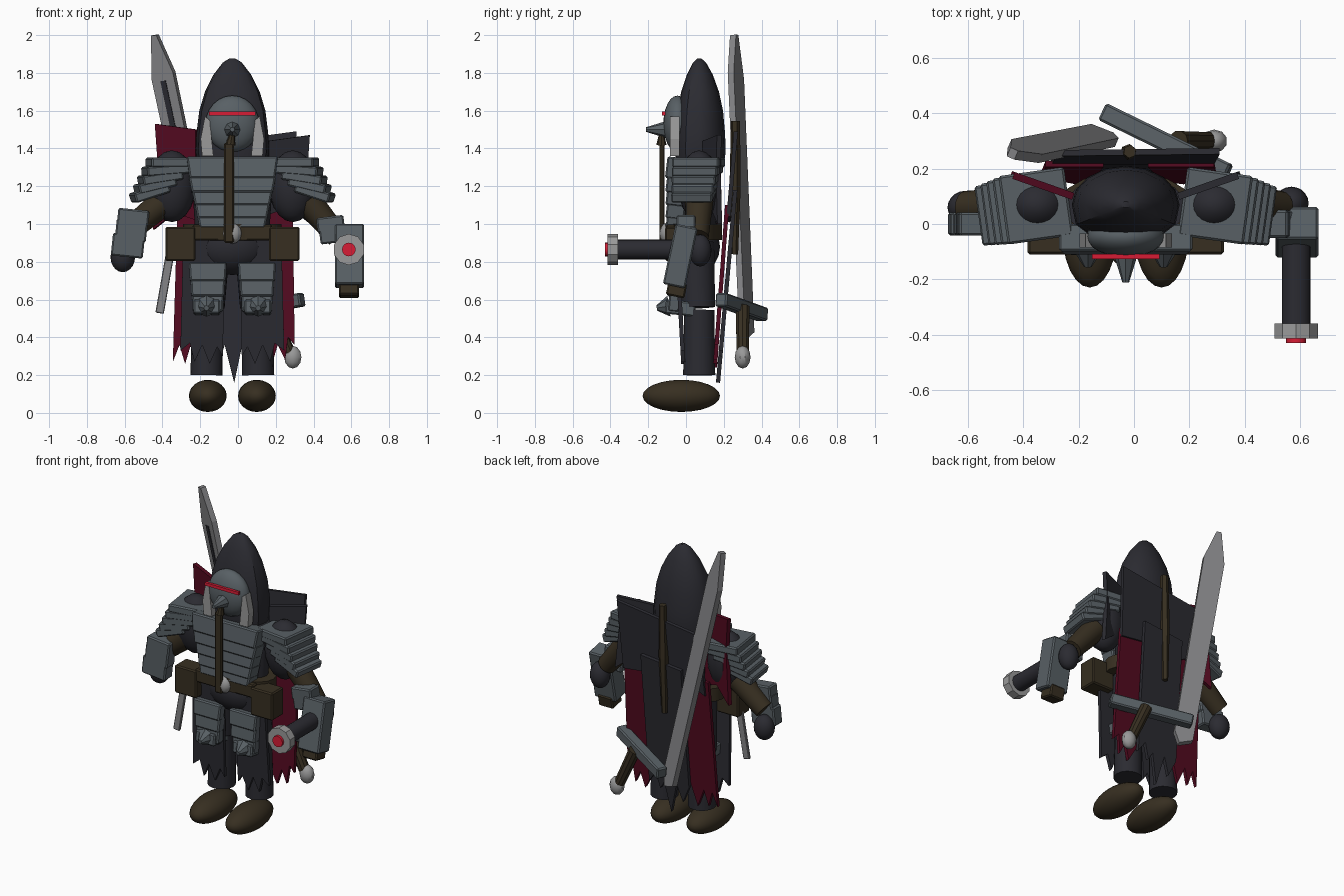
import bpy, bmesh, math
from mathutils import Matrix, Vector

if "Cube" in bpy.data.objects:
    bpy.data.objects.remove(bpy.data.objects["Cube"], do_unlink=True)

CX = -0.03  # body centre line


def material(name, *rgb):
    m = bpy.data.materials.new(name)
    m.use_nodes = True
    m.diffuse_color = (*rgb, 1)
    node = next(n for n in m.node_tree.nodes if n.type == 'BSDF_PRINCIPLED')
    node.inputs["Base Color"].default_value = (*rgb, 1)
    return m


CHARCOAL = material("charcoal", .024, .024, .031)
STEEL = material("steel", .098, .117, .13)
BLADE = material("blade_grey", .23, .23, .24)
PALE = material("pale_metal", .32, .32, .32)
RED = material("bright_red", .68, .012, .035)
CRIMSON = material("crimson", .085, .003, .014)
BROWN = material("leather_brown", .038, .028, .015)


def finish(name, bm, mat, matrix=None, smooth=False, bevel=0):
    if matrix:
        bm.transform(matrix)
    bmesh.ops.recalc_face_normals(bm, faces=bm.faces[:])
    me = bpy.data.meshes.new(name)
    bm.to_mesh(me)
    bm.free()
    me.materials.append(mat)
    ob = bpy.data.objects.new(name, me)
    bpy.context.scene.collection.objects.link(ob)
    if smooth:
        for p in me.polygons:
            p.use_smooth = True
        me.set_sharp_from_angle(angle=math.radians(35))
    if bevel:
        mod = ob.modifiers.new("edge_bevel", 'BEVEL')
        mod.width, mod.segments = bevel, 1
    return ob


def box(name, loc, size, mat, rot=(0, 0, 0), taper=1, bevel=.008):
    bm = bmesh.new()
    bmesh.ops.create_cube(bm, size=1)
    for v in bm.verts:
        v.co = Vector(a * b for a, b in zip(v.co, size))
        if v.co.z < 0:
            v.co.x *= taper
    r = Matrix.LocRotScale(Vector(loc), None, None)
    for axis, ang in zip("ZYX", reversed(rot)):
        r = r @ Matrix.Rotation(math.radians(ang), 4, axis)
    return finish(name, bm, mat, r, bevel=bevel)


def ball(name, loc, radii, mat, seg=20):
    bm = bmesh.new()
    bmesh.ops.create_uvsphere(bm, u_segments=seg, v_segments=max(6, seg // 2), radius=1)
    return finish(name, bm, mat, Matrix.LocRotScale(Vector(loc), None, Vector(radii)), True)


def rod(name, a, b, r1, r2, mat, seg=16, scale_y=1):
    """Cylinder or cone from a to b."""
    a, b = Vector(a), Vector(b)
    bm = bmesh.new()
    bmesh.ops.create_cone(bm, cap_ends=True, segments=seg, radius1=r1, radius2=r2, depth=(b - a).length)
    turn = (b - a).to_track_quat('Z', 'Y').to_matrix().to_4x4()
    m = Matrix.Translation((a + b) / 2) @ turn @ Matrix.Diagonal((1, scale_y, 1, 1))
    return finish(name, bm, mat, m, True)


def plate(name, pts, thick, mat, matrix):
    """Flat outline in local u, v, thickened along the local normal."""
    bm = bmesh.new()
    f = bm.faces.new([bm.verts.new((u, v, -thick / 2)) for u, v in pts])
    new = bmesh.ops.extrude_face_region(bm, geom=[f])["geom"]
    bmesh.ops.translate(bm, verts=[v for v in new if isinstance(v, bmesh.types.BMVert)], vec=(0, 0, thick))
    return finish(name, bm, mat, matrix)


def frame(origin, u, v):
    """Matrix with local axes u and v at the origin given."""
    u, v = Vector(u), Vector(v)
    n = u.cross(v).normalized()
    m = Matrix((u, v, n)).transposed().to_4x4()
    m.translation = origin
    return m


def cloth(name, top, bottom, y_one, lean, mat):
    """Hanging cloth: top corners, ragged hem, y at z = 1, change of y per unit of z."""
    plate(name, top + bottom, .022, mat, frame((0, y_one - lean, 0), (1, 0, 0), (0, lean, 1)))


# Hood: a pointed dome of rings, blunt at the front
bm = bmesh.new()
rings = []
for r, z in ((.17, 1.27), (.195, 1.38), (.19, 1.48), (.175, 1.6), (.145, 1.7), (.1, 1.79), (.05, 1.855), (.016, 1.876)):
    ring = []
    for i in range(16):
        c, s = math.cos(i * math.tau / 16), math.sin(i * math.tau / 16)
        depth = .72 * s if s > 0 else -.66 * abs(s) ** .6
        ring.append(bm.verts.new((CX + r * c, .07 + r * depth, z)))
    rings.append(ring)
for lo, hi in zip(rings, rings[1:]):
    for i in range(16):
        bm.faces.new((lo[i - 1], lo[i], hi[i], hi[i - 1]))
bm.faces.new(rings[0])
bm.faces.new(rings[-1])
finish("hood", bm, CHARCOAL, smooth=True)

# Mask with visor and breathing cone
ball("mask", (CX, -.045, 1.53), (.142, .075, .15), STEEL, 24)
box("visor", (CX, -.118, 1.585), (.245, .018, .02), RED, bevel=0)
rod("mask_cone", (CX, -.105, 1.5), (CX, -.212, 1.5), .045, .012, STEEL, 8)
rod("breathing_strap_top", (CX - .01, -.13, 1.42), (CX, -.13, 1.48), .027, .012, BROWN, 8)
box("breathing_strap", (CX - .018, -.127, 1.165), (.052, .027, .53), BROWN)

# Torso, hips and belt
rod("torso", (CX, .05, .85), (CX, .06, 1.34), .19, .22, CHARCOAL, 20, .55)
ball("hips", (CX, .04, .88), (.2, .14, .15), CHARCOAL)
rod("belt", (CX, .04, .915), (CX, .04, 1.0), .26, .26, BROWN, 20, .58)
box("belt_front", (CX, -.08, .955), (.42, .05, .085), BROWN)
ball("buckle", (CX, -.105, .95), (.05, .035, .055), PALE, 12)

# Layered chest plates
for z, w, h in ((1.295, .485, .115), (1.205, .46, .085), (1.135, .425, .08), (1.065, .395, .08), (1.005, .37, .065)):
    box("chest_plate", (CX, -.055, z), (w, .1, h), STEEL, rot=(-7, 0, 0), taper=.93)

# Paired parts of body, legs and shoulders
for s in (-1, 1):
    def at(off, y, z):
        return (CX + s * off, y, z)

    cheek = [(CX + s * x, z) for x, z in ((.1, 1.36), (.16, 1.36), (.168, 1.45), (.145, 1.57), (.12, 1.55))]
    plate("cheek_guard", cheek, .05, PALE, frame((0, -.06, 0), (1, 0, 0), (0, 0, 1)))
    box("belt_pouch", at(.275, -.05, .895), (.16, .12, .18), BROWN)
    rod("lower_leg", at(.137, .07, .2), at(.132, .07, .545), .085, .08, CHARCOAL)
    rod("upper_leg", at(.13, .065, .558), at(.11, .05, .9), .09, .1, CHARCOAL)
    ball("boot", at(.13, -.025, .09), (.1, .205, .085), BROWN, 24)
    for i in range(3):
        box("thigh_plate", at(.13, -.072 + .005 * i, .745 - .08 * i), (.2 - .016 * i, .06, .1), STEEL,
            rot=(-6, 0, 0), taper=.94)
    box("knee_plate", at(.135, -.03, .555), (.14, .16, .075), STEEL, rot=(-6, 0, 0))
    rod("knee_spike", at(.137, -.09, .565), at(.137, -.155, .555), .056, .014, STEEL, 8)
    ball("upper_arm", at(.32, .07, 1.2), (.125, .11, .19), CHARCOAL)
    for i in range(5):
        box("shoulder_plate", at(.325 + .028 * i, .066 - .006 * i, 1.325 - .04 * i),
            (.24 - .012 * i, .25 - .008 * i, .052), STEEL, rot=(0, s * 4.5 * i, s * -8))
    # Front skirt with a ragged hem
    hem = ((.275, .33), (.225, .37), (.2, .27), (.16, .36), (.12, .26), (.08, .35), (.05, .3))
    cloth("front_skirt", [(CX + s * .04, .92), (CX + s * .26, .92)], [(CX + s * x, z) for x, z in hem],
          -.055, -.055, CHARCOAL)

# Raised side cloths beside the hood
for name, s, mat, hi, lo in (("right_side_cloth", -1, CRIMSON, 1.53, .97), ("left_side_cloth", 1, CHARCOAL, 1.47, 1.0)):
    u = (s * .94, .33, 0)
    pts = [(0, hi - .03), (.23, hi), (.215, hi - .2), (.24, lo), (.12, lo + .09), (0, lo + .05)]
    plate(name, pts, .026, mat, frame((CX + s * .19, .1, 0), u, (0, 0, 1)))

# Back cape
cloth("cape_upper", [(-.28, 1.41), (.31, 1.49)], [(.29, 1.04), (.12, 1.06), (-.12, 1.02), (-.2, 1.06), (-.3, 1.01)],
      .222, .085, CHARCOAL)
cloth("cape_red_left", [(.05, 1.1), (.29, 1.1)],
      [(.3, .36), (.265, .4), (.25, .28), (.21, .36), (.18, .26), (.1, .4)], .21, .075, CRIMSON)
cloth("cape_red_right", [(-.11, 1.1), (-.32, 1.1)],
      [(-.345, .27), (-.31, .36), (-.28, .26), (-.25, .36), (-.2, .24), (-.15, .4)], .21, .075, CRIMSON)
cloth("cape_middle", [(-.15, 1.15), (.14, 1.18)],
      [(.13, .33), (.08, .4), (.05, .3), (.02, .35), (-.02, .16), (-.07, .36), (-.11, .25), (-.16, .36)],
      .245, .09, CHARCOAL)
rod("back_strap_top", (-.02, .26, 1.2), (-.015, .262, 1.545), .03, .024, BROWN, 6)
rod("back_strap_tail", (-.02, .26, 1.2), (-.025, .258, .84), .03, .018, BROWN, 6)

# Great sword on the back
across = Vector((.91, -.41, .08))
along = Vector((-.34, -.068, 1.6)) / 1.6
sword = frame((-.1, .323, .4), across, along)
plate("sword_blade", [(-.06, .03), (.02, -.005), (.06, .08), (.065, 1.4), (.015, 1.6), (-.015, 1.6), (-.065, 1.37)],
      .035, BLADE, sword)
plate("sword_groove", [(-.015, .5), (.015, .5), (.015, 1.36), (-.015, 1.36)], .006, CHARCOAL,
      sword @ Matrix.Translation((0, 0, .019)))
box("sword_guard", (.115, .295, .56), (.51, .068, .072), STEEL, rot=(0, -9, -26))
rod("sword_grip", (.16, .3, .56), (.27, .3, .32), .038, .034, BROWN, 10)
ball("sword_pommel", (.29, .3, .295), (.048, .042, .06), PALE, 10)

# Short blade at the right hip
box("hip_blade", (-.383, -.04, .71), (.045, .02, .37), BLADE, rot=(0, 10, 0), bevel=.004)

# Right arm
rod("right_forearm", (-.39, .06, 1.12), (-.61, .06, .94), .075, .06, BROWN)
for x, z, w, h in ((-.555, 1.035, .165, .085), (-.565, .965, .165, .11), (-.583, .885, .17, .12)):
    box("right_arm_guard", (x, .0, z), (w, .085, h), STEEL, rot=(0, 6, 0))
ball("right_hand", (-.61, .06, .825), (.065, .06, .08), CHARCOAL)

# Left arm
rod("left_forearm", (.37, .07, 1.12), (.53, .06, .93), .075, .06, BROWN)
for x, z in ((.49, 1.0), (.505, .94)):
    box("left_arm_guard", (x, .0, z), (.145, .1, .08), STEEL, rot=(0, -7, 0))
ball("left_hand", (.57, .075, .86), (.062, .06, .085), CHARCOAL)

# Hand cannon
box("cannon_body", (.59, -.03, .83), (.155, .12, .325), STEEL, rot=(-12, 0, 0))
box("cannon_grip", (.588, -.05, .655), (.105, .1, .08), BROWN, rot=(-12, 0, 0))
rod("cannon_barrel", (.587, 0, .865), (.587, -.37, .865), .052, .052, CHARCOAL, 20)
rod("cannon_muzzle", (.587, -.36, .865), (.587, -.415, .865), .083, .083, PALE, 10)
rod("cannon_core", (.587, -.4, .865), (.587, -.43, .865), .036, .036, RED, 16)
